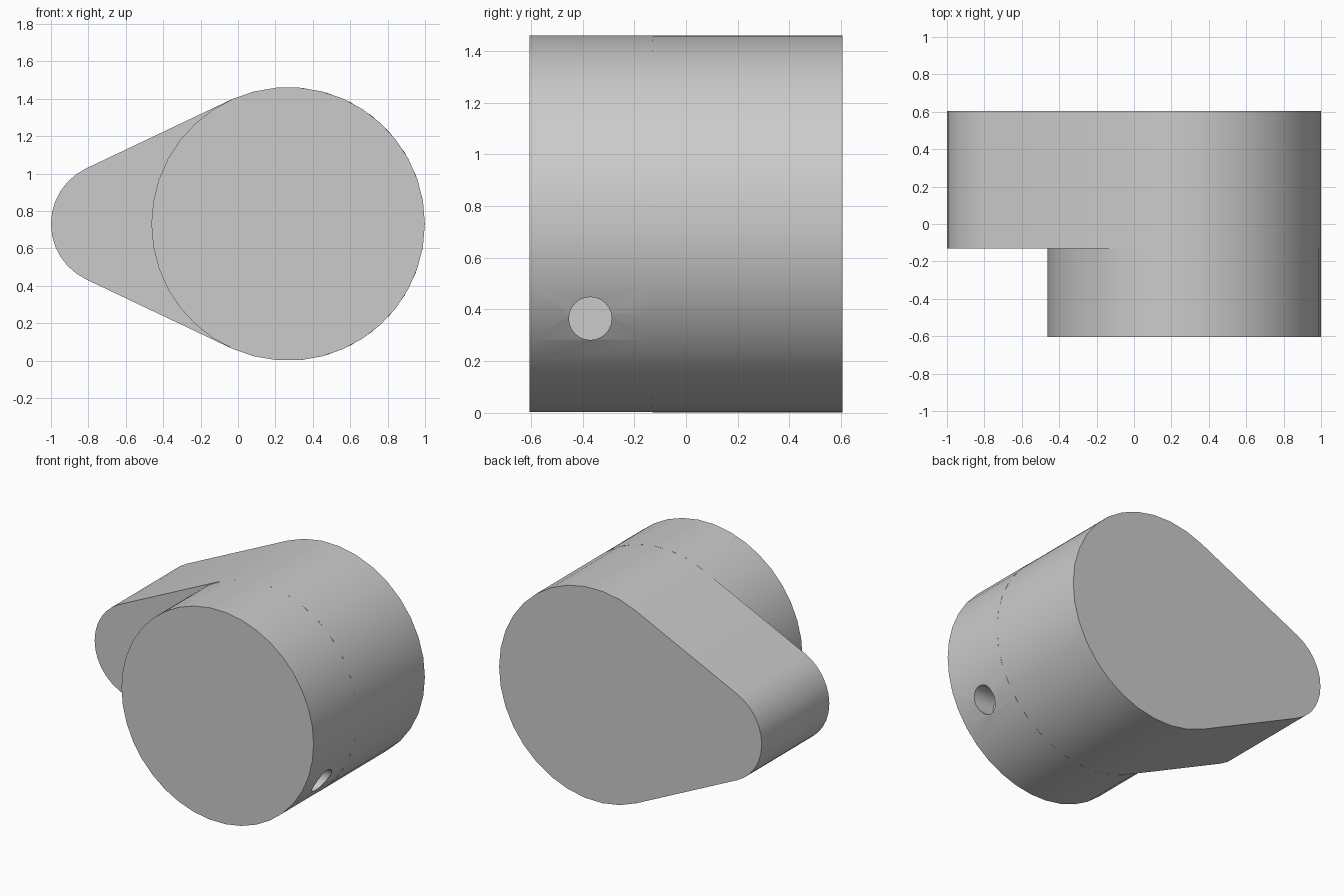
import bpy, bmesh
from math import sin, cos, asin, pi, radians

if "Cube" in bpy.data.objects:
    bpy.data.objects.remove(bpy.data.objects["Cube"])

R, CX, CZ = 0.731, 0.268, 0.731      # large round
r = 0.328                            # small nose round
NX = -1 + r
Y_FRONT, Y_STEP, Y_BACK = -0.605, -0.13, 0.605


def arc(cx, cz, rad, a0, a1, n, closed=False):
    count = n if closed else n + 1
    return [(cx + rad * cos(a0 + (a1 - a0) * i / n),
             cz + rad * sin(a0 + (a1 - a0) * i / n)) for i in range(count)]


def extrude_profile(name, pts, y0, y1):
    """Solid made by extruding an x-z profile along y."""
    bm = bmesh.new()
    face = bm.faces.new([bm.verts.new((x, y0, z)) for x, z in pts])
    res = bmesh.ops.extrude_face_region(bm, geom=[face], use_keep_orig=True)
    verts = [e for e in res["geom"] if isinstance(e, bmesh.types.BMVert)]
    bmesh.ops.translate(bm, verts=verts, vec=(0, y1 - y0, 0))
    bmesh.ops.recalc_face_normals(bm, faces=bm.faces[:])
    me = bpy.data.meshes.new(name)
    bm.to_mesh(me)
    bm.free()
    ob = bpy.data.objects.new(name, me)
    bpy.context.collection.objects.link(ob)
    return ob


def smooth(ob):
    bpy.ops.object.select_all(action='DESELECT')
    ob.select_set(True)
    bpy.context.view_layer.objects.active = ob
    bpy.ops.object.shade_smooth_by_angle(angle=radians(30))


# teardrop plate: two arcs joined by tangent lines
t = pi / 2 + asin((R - r) / (CX - NX))
profile = arc(CX, CZ, R, -t, t, 22) + arc(NX, CZ, r, t, 2 * pi - t, 12)
cam_plate = extrude_profile("cam_plate", profile, Y_STEP, Y_BACK)
smooth(cam_plate)

# round boss in front of the plate
boss = extrude_profile("round_boss", arc(CX, CZ, R, 0, 2 * pi, 38, True),
                       Y_FRONT, Y_STEP)

# blind set-screw hole in the right side of the boss
floor_x = 0.76
bpy.ops.mesh.primitive_cylinder_add(vertices=24, radius=0.083, depth=0.5,
                                    location=(floor_x + 0.25, -0.37, 0.365),
                                    rotation=(0, pi / 2, 0))
cutter = bpy.context.object
cutter.name = "screw_hole_cutter"
cutter.hide_render = True
mod = boss.modifiers.new("screw_hole", 'BOOLEAN')
mod.operation = 'DIFFERENCE'
mod.solver = 'EXACT'
mod.object = cutter
bpy.context.view_layer.objects.active = boss
bpy.ops.object.modifier_apply(modifier=mod.name)
bpy.data.objects.remove(cutter)
smooth(boss)
